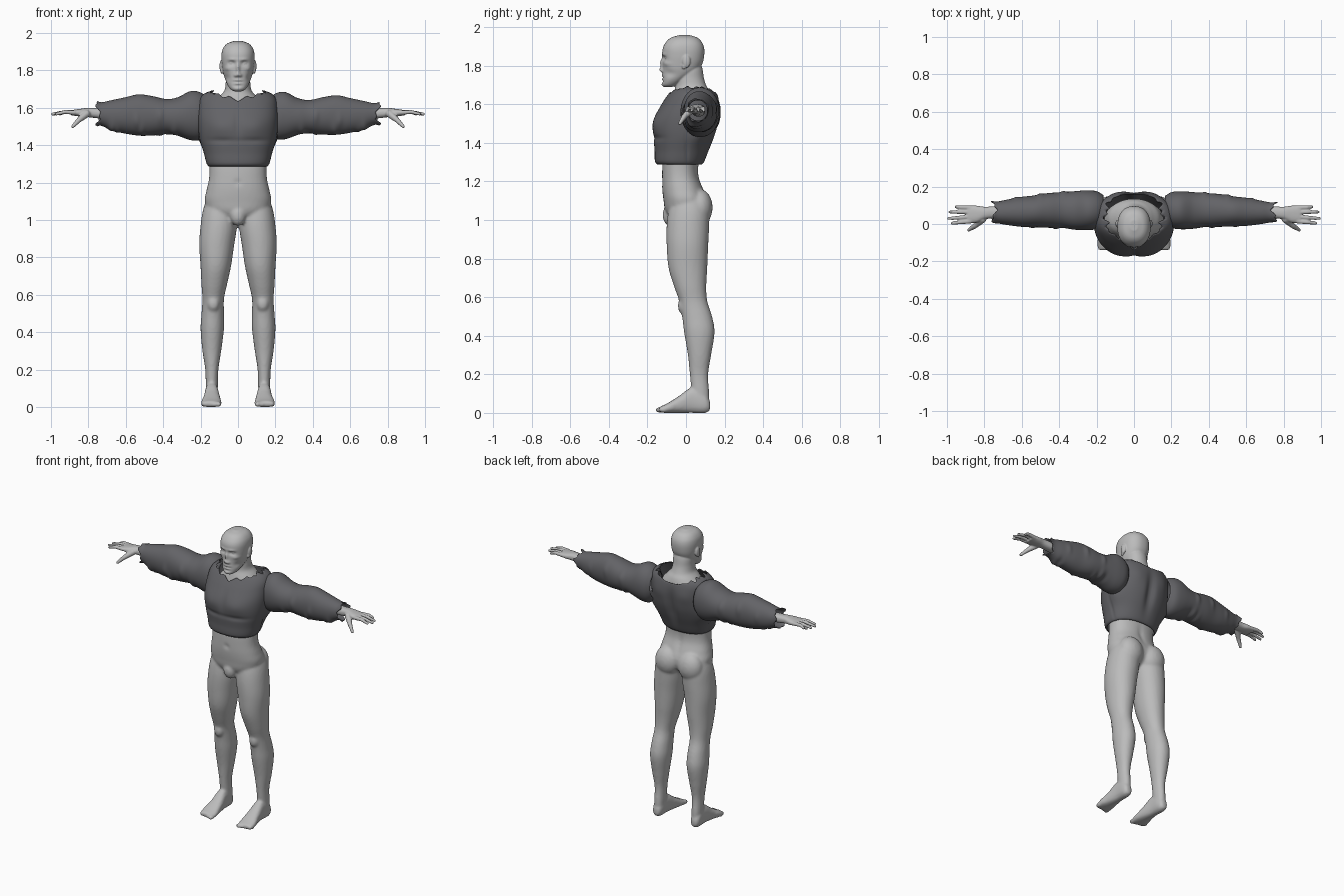
import bpy, bmesh, math, random
from mathutils import Vector, Matrix

random.seed(4)
cube = bpy.data.objects.get("Cube")
if cube:
    bpy.data.objects.remove(cube, do_unlink=True)


def material(name, colour):
    mat = bpy.data.materials.new(name)
    mat.use_nodes = True
    mat.diffuse_color = colour
    mat.node_tree.nodes["Principled BSDF"].inputs["Base Color"].default_value = colour
    return mat


skin = material("light grey skin", (.5, .5, .5, 1))
cloth = material("dark grey cloth", (.125, .125, .135, 1))


def sample(rows, t):
    """Smoothly interpolate section rows (position, a0, a1, b0, b1)."""
    last = len(rows) - 1
    i = max(k for k in range(last) if k == 0 or rows[k][0] <= t)

    def slope(k, c):
        lo, hi = rows[max(k - 1, 0)], rows[min(k + 1, last)]
        return (hi[c] - lo[c]) / (hi[0] - lo[0])

    p, q = rows[i], rows[i + 1]
    h = q[0] - p[0]
    s = (t - p[0]) / h
    e = s * s * (3 - 2 * s)
    return [p[c] + (q[c] - p[c]) * e + h * s * (1 - s) * ((1 - s) * slope(i, c) - s * slope(i + 1, c))
            for c in range(1, 5)]


def centred(rows):
    return [(t, -w, w, front, back) for t, w, front, back in rows]


PLACE = {"x": lambda a, b, t: (t, a, b), "y": lambda a, b, t: (a, t, b), "z": lambda a, b, t: (a, b, t)}


def loft(bm, rows, axis="z", n=48, steps=50, power=2.0, end=None, cap=True):
    """Skin rounded sections along an axis; end(angle) gives a ragged far edge."""
    rings = []
    for j in range(steps + 1):
        ring = []
        for k in range(n):
            ang = math.tau * k / n
            stop = end(ang) if end else rows[-1][0]
            t = rows[0][0] + (stop - rows[0][0]) * j / steps
            a0, a1, b0, b1 = sample(rows, t)
            c, s = (math.copysign(abs(f) ** (2 / power), f) for f in (math.cos(ang), math.sin(ang)))
            ring.append(bm.verts.new(PLACE[axis]((a0 + a1 + (a1 - a0) * c) / 2, (b0 + b1 + (b1 - b0) * s) / 2, t)))
        rings.append(ring)
    for lo, hi in zip(rings, rings[1:]):
        for k in range(n):
            bm.faces.new((lo[k], lo[k - 1], hi[k - 1], hi[k]))
    if cap:
        bm.faces.new(rings[0])
        bm.faces.new(rings[-1])


def blob(bm, centre, radii):
    mat = Matrix.Translation(centre) @ Matrix.Diagonal((*radii, 1))
    bmesh.ops.create_uvsphere(bm, u_segments=24, v_segments=16, radius=1, matrix=mat)


def limb(bm, p, q, r, s):
    """Tapered capsule from p to q."""
    p, q = Vector(p), Vector(q)
    turn = (q - p).to_track_quat("Z", "Y").to_matrix().to_4x4()
    bmesh.ops.create_cone(bm, cap_ends=True, segments=16, radius1=r, radius2=s, depth=(q - p).length,
                          matrix=Matrix.Translation((p + q) / 2) @ turn)
    blob(bm, p, (r, r, r))
    blob(bm, q, (s, s, s))


def bump(bm, centre, radii, push):
    """Push the surface softly around a point and its mirror point."""
    for side in ((1, -1) if centre[0] else (1,)):
        for v in bm.verts:
            d = sum(((f - c) / r) ** 2 for f, c, r in zip((v.co.x * side, v.co.y, v.co.z), centre, radii))
            if d < 9:
                v.co += Vector((push[0] * side, push[1], push[2])) * math.exp(-d)


def both_sides(bm):
    copy = bmesh.ops.duplicate(bm, geom=bm.verts[:] + bm.edges[:] + bm.faces[:])["geom"]
    for v in copy:
        if isinstance(v, bmesh.types.BMVert):
            v.co.x *= -1


def finish(bm, name, mat, voxel=0, relax=0, thick=0):
    bmesh.ops.recalc_face_normals(bm, faces=bm.faces[:])
    mesh = bpy.data.meshes.new(name)
    bm.to_mesh(mesh)
    bm.free()
    mesh.materials.append(mat)
    mesh.polygons.foreach_set("use_smooth", [True] * len(mesh.polygons))
    obj = bpy.data.objects.new(name, mesh)
    bpy.context.scene.collection.objects.link(obj)
    if voxel:
        mod = obj.modifiers.new("blend", "REMESH")
        mod.mode, mod.voxel_size, mod.use_smooth_shade = "VOXEL", voxel, True
        mod = obj.modifiers.new("relax", "SMOOTH")
        mod.factor, mod.iterations = .5, relax
    if thick:
        mod = obj.modifiers.new("cloth thickness", "SOLIDIFY")
        mod.thickness, mod.offset = thick, -1


# legs, feet and toes
bm = bmesh.new()
loft(bm, [(.05, .11, .17, .04, .12), (.1, .108, .172, .03, .12), (.2, .105, .175, .02, .115),
          (.3, .09, .19, .01, .13), (.42, .075, .2, -.01, .148), (.5, .075, .195, -.02, .135),
          (.58, .075, .19, -.035, .11), (.65, .06, .195, -.06, .105), (.75, .038, .2, -.09, .11),
          (.87, .02, .207, -.1, .115), (.97, .005, .2, -.1, .12), (1.05, .002, .188, -.09, .12),
          (1.12, .01, .165, -.07, .1)], power=2.1)
loft(bm, [(-.14, .092, .192, .002, .03), (-.1, .088, .198, 0, .048), (-.04, .095, .185, 0, .085),
          (.03, .105, .176, 0, .13), (.1, .11, .174, 0, .1), (.125, .122, .162, .012, .06)], "y", power=2.4)
for i in range(5):
    x, r = .104 + .021 * i, .015 - .0015 * i
    limb(bm, (x, -.11, r + .004), (x, -.143 + .007 * i, r), r, r)
blob(bm, (.132, -.014, .555), (.033, .028, .045))
blob(bm, (.086, .07, 1.065), (.085, .068, .095))
both_sides(bm)
# hips and belly
loft(bm, centred([(.99, .05, -.07, .05), (1.04, .15, -.105, .1), (1.1, .178, -.116, .11),
                  (1.16, .168, -.123, .09), (1.22, .155, -.124, .068), (1.28, .153, -.122, .065),
                  (1.4, .16, -.11, .08)]), power=2.3)
blob(bm, (0, -.085, 1.025), (.042, .036, .055))
bump(bm, (0, .07, 1.2), (.02, .05, .07), (0, -.008, 0))
bump(bm, (0, -.125, 1.2), (.008, .03, .012), (0, .008, 0))
finish(bm, "lower_body", skin, .009, 3)

# forearms, palms, fingers and thumbs
bm = bmesh.new()
loft(bm, [(.62, .03, .1, 1.535, 1.6), (.74, .03, .095, 1.543, 1.598), (.8, .025, .092, 1.55, 1.6),
          (.84, .008, .098, 1.553, 1.595), (.89, .005, .099, 1.56, 1.588)], "x", n=32, steps=30, power=2.4)
for base, tip, reach in ((.015, .004, .972), (.039, .03, .992), (.064, .064, .984), (.087, .092, .952)):
    mid = (.925, (base + tip) / 2, 1.578)
    limb(bm, (.875, base, 1.575), mid, .0125, .0105)
    limb(bm, mid, (reach, tip, 1.567), .0105, .008)
limb(bm, (.81, .025, 1.568), (.85, -.01, 1.535), .02, .014)
limb(bm, (.85, -.01, 1.535), (.884, -.032, 1.5), .014, .009)
both_sides(bm)
finish(bm, "hands", skin, .005, 1)

# head with face relief
bm = bmesh.new()
loft(bm, centred([(1.688, .02, -.112, -.075), (1.7, .04, -.12, -.045), (1.73, .06, -.12, 0),
                  (1.77, .075, -.12, .06), (1.81, .083, -.121, .085), (1.85, .088, -.122, .094),
                  (1.89, .088, -.12, .094), (1.92, .079, -.105, .083), (1.945, .056, -.077, .058),
                  (1.958, .02, -.035, .02)]), n=120, steps=90, power=2.3)
for centre, radii, push in (
        ((.033, -.115, 1.838), (.02, .04, .012), (0, .013, 0)),     # eye sockets
        ((.032, -.12, 1.858), (.026, .04, .008), (0, -.005, 0)),    # brows
        ((0, -.122, 1.812), (.01, .04, .028), (0, -.014, 0)),       # nose bridge
        ((0, -.125, 1.778), (.013, .04, .012), (0, -.016, 0)),      # nose tip
        ((.014, -.12, 1.773), (.008, .04, .008), (0, -.009, 0)),    # nostrils
        ((0, -.12, 1.748), (.022, .04, .006), (0, -.007, 0)),       # upper lip
        ((0, -.12, 1.739), (.024, .04, .004), (0, .008, 0)),        # mouth line
        ((0, -.12, 1.73), (.019, .04, .006), (0, -.006, 0)),        # lower lip
        ((0, -.12, 1.717), (.02, .04, .006), (0, .004, 0)),         # chin crease
        ((0, -.12, 1.702), (.022, .04, .012), (0, -.006, 0)),       # chin
        ((.055, -.1, 1.81), (.018, .04, .012), (.003, -.004, 0)),   # cheekbones
        ((.058, -.08, 1.76), (.02, .04, .02), (-.005, .004, 0))):   # cheek hollows
    bump(bm, centre, radii, push)
for side in (1, -1):
    blob(bm, (.033 * side, -.099, 1.838), (.015, .011, .008))
    blob(bm, (.088 * side, .002, 1.822), (.011, .021, .034))
    blob(bm, (.086 * side, -.01, 1.797), (.008, .011, .016))
# neck and the base of the throat
loft(bm, centred([(1.55, .16, -.09, .13), (1.62, .135, -.075, .135), (1.66, .1, -.064, .125),
                  (1.69, .074, -.055, .108), (1.73, .066, -.05, .094), (1.78, .064, -.04, .086),
                  (1.82, .055, -.03, .075)]), power=2.1)
finish(bm, "head_and_neck", skin, .0045, 1)


# shirt body with a torn neckline
def neckline(ang):
    x, y = math.cos(ang), math.sin(ang)
    front, back = max(-y, 0) ** 3, max(y, 0) ** 3
    jag = .008 * abs(math.sin(ang * 5)) + .004 * math.sin(ang * 17)
    notch = .022 * max(0, 1 - abs(x) * 5)
    return 1.684 - .03 * front - .035 * back - notch * (front + back * .7) + jag


bm = bmesh.new()
loft(bm, centred([(1.287, .157, -.148, .083), (1.3, .167, -.16, .094), (1.36, .183, -.163, .12),
                  (1.42, .2, -.168, .145), (1.48, .21, -.17, .164), (1.54, .214, -.158, .172),
                  (1.6, .212, -.127, .173), (1.645, .205, -.097, .166), (1.675, .182, -.074, .152),
                  (1.69, .148, -.058, .135), (1.71, .1, -.045, .11)]),
     n=112, steps=50, power=2.3, end=neckline, cap=False)
for centre, radii, push in (
        ((.09, -.15, 1.5), (.07, .08, .045), (0, -.01, 0)),        # chest
        ((0, -.16, 1.51), (.015, .08, .07), (0, .008, 0)),         # breastbone
        ((.09, -.16, 1.425), (.08, .08, .014), (0, .007, 0)),      # fold below chest
        ((0, .165, 1.47), (.028, .07, .12), (0, -.022, 0)),        # spine
        ((.2, .08, 1.44), (.05, .06, .06), (.022, 0, 0)),          # side of back
        ((.19, .005, 1.39), (.05, .008, .1), (-.007, 0, 0)),       # side seam
        ((.1, .16, 1.57), (.05, .06, .05), (0, .006, 0))):         # shoulder blades
    bump(bm, centre, radii, push)
finish(bm, "shirt_body", cloth, thick=.005)


# sleeves with folds and torn cuffs
def cuff(ang):
    return .748 + .012 * math.sin(ang * 3 + 1) + .006 * math.sin(ang * 8)


bm = bmesh.new()
loft(bm, [(.165, .01, .15, 1.47, 1.65), (.2, -.02, .17, 1.435, 1.677), (.25, -.028, .175, 1.432, 1.685),
          (.32, -.025, .17, 1.455, 1.652), (.38, -.016, .165, 1.465, 1.642), (.46, -.015, .16, 1.457, 1.658),
          (.53, -.012, .148, 1.457, 1.667), (.6, -.01, .14, 1.467, 1.652), (.68, 0, .125, 1.487, 1.635),
          (.735, .008, .115, 1.51, 1.625), (.77, .002, .12, 1.5, 1.642)],
     "x", n=56, steps=60, power=2.1, end=cuff, cap=False)
for i in range(14):
    ang = random.uniform(math.pi, math.tau + 1)
    out = Vector((0, math.cos(ang), math.sin(ang)))
    spot = Vector((random.uniform(.3, .7), .07, 1.56)) + out * .09
    bump(bm, spot, (.014, .04, .04), out * random.choice((-.007, .008)))
both_sides(bm)
finish(bm, "sleeves", cloth, thick=.005)
